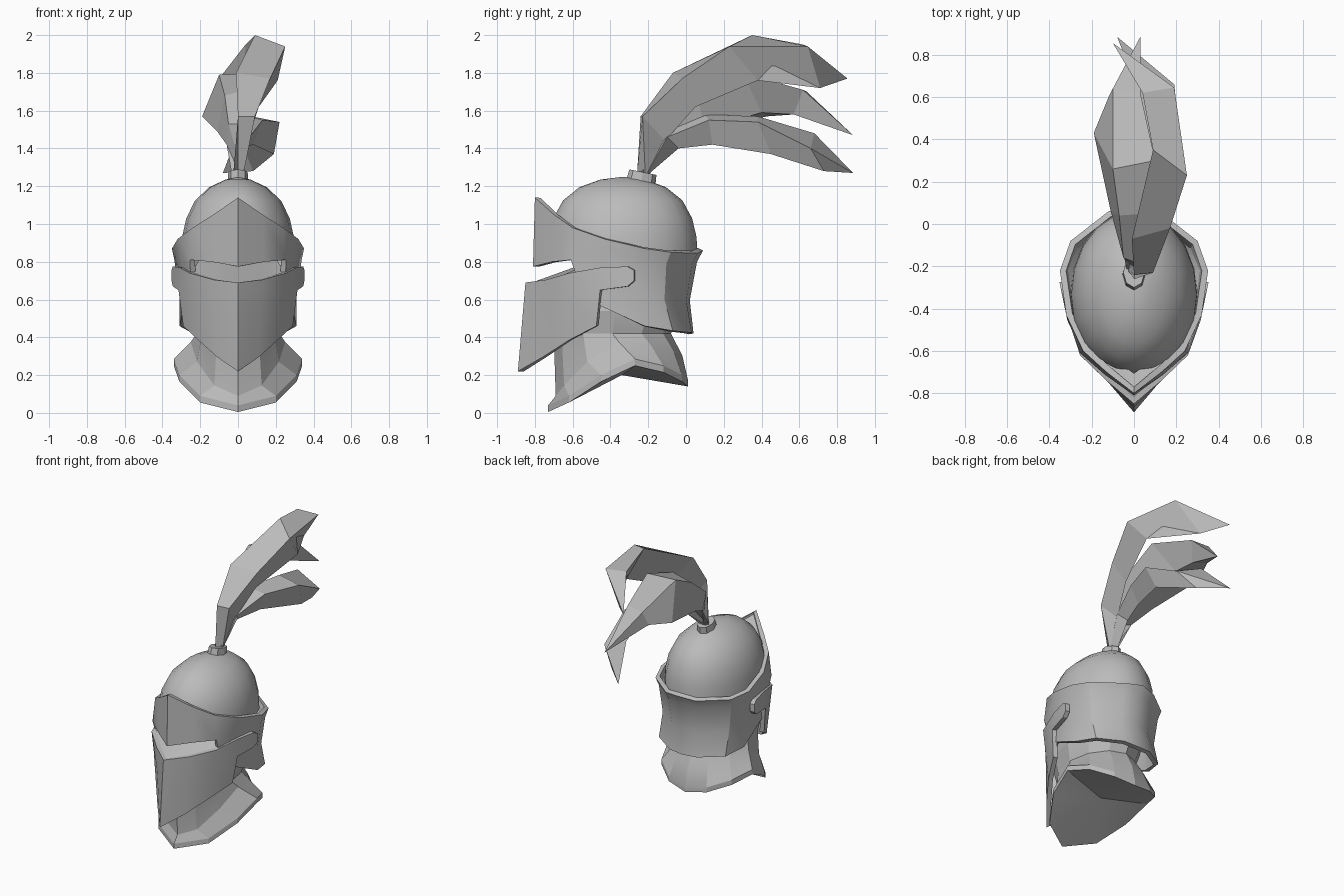
import bpy, bmesh, math
from mathutils import Vector

if "Cube" in bpy.data.objects:
    bpy.data.objects.remove(bpy.data.objects["Cube"], do_unlink=True)

steel = bpy.data.materials.new("plain_grey")
steel.use_nodes = True
steel.diffuse_color = (0.5, 0.5, 0.5, 1)
steel.node_tree.nodes["Principled BSDF"].inputs["Base Color"].default_value = (0.5, 0.5, 0.5, 1)


def finish(name, bm, thickness=0, smooth_angle=None):
    """Turn a bmesh into an object, thicken it inwards and set its shading."""
    mesh = bpy.data.meshes.new(name)
    bm.to_mesh(mesh)
    bm.free()
    mesh.materials.append(steel)
    obj = bpy.data.objects.new(name, mesh)
    bpy.context.collection.objects.link(obj)
    bpy.ops.object.select_all(action='DESELECT')
    obj.select_set(True)
    bpy.context.view_layer.objects.active = obj
    if thickness:
        solid = obj.modifiers.new("Thickness", 'SOLIDIFY')
        solid.thickness = thickness
        solid.offset = -1
        bpy.ops.object.modifier_apply(modifier=solid.name)
    if smooth_angle:
        bpy.ops.object.shade_smooth_by_angle(angle=math.radians(smooth_angle))
    return obj


def add_patch(bm, columns):
    """Skin columns of points running front to back, on both sides."""
    for side in (1, -1):
        grid = [[bm.verts.new((p[0] * side, p[1], p[2])) for p in col] for col in columns]
        for a, b in zip(grid, grid[1:]):
            for r in range(len(a) - 1):
                quad = [a[r], a[r + 1], b[r + 1], b[r]]
                bm.faces.new(quad[::side])


def mirrored_shell(name, patches, thickness=0, smooth_angle=30):
    bm = bmesh.new()
    for columns in patches:
        add_patch(bm, columns)
    bmesh.ops.remove_doubles(bm, verts=bm.verts, dist=0.0005)
    return finish(name, bm, thickness, smooth_angle)


def egg_point(angle, half_width, front, back, z):
    """Point on an egg-shaped ring; angle 0 is the front, pi the back."""
    mid, depth = (front + back) / 2, (back - front) / 2
    return Vector((half_width * math.sin(angle), mid - depth * math.cos(angle), z))


# Skull dome, a little narrower across than lengthwise near the crown
dome_profile = [(0, 1.25), (0.3, 1.235), (0.58, 1.195), (0.8, 1.125),
                (0.93, 1.03), (0.99, 0.93), (1, 0.84)]
dome = []
for i in range(11):
    a = math.pi * i / 10
    dome.append([egg_point(a, 0.3 * r ** 1.25, -0.335 - 0.395 * r, -0.335 + 0.395 * r, z)
                 for r, z in dome_profile])
mirrored_shell("skull_dome", [dome], smooth_angle=40)

# Brow plate, continuing into the cheek and nape plate
brow_top = [(0, -0.80, 1.14), (0.13, -0.70, 1.05), (0.24, -0.60, 0.98)]
brow_low = [(0, -0.81, 0.775), (0.14, -0.71, 0.80), (0.255, -0.61, 0.81)]
brow = [list(pair) for pair in zip(brow_top, brow_low)]
nape_top = [(0.32, -0.43, 0.92), (0.35, -0.22, 0.87), (0.30, -0.08, 0.85),
            (0.12, 0.06, 0.845), (0, 0.09, 0.86)]
nape_low = [(0.285, -0.46, 0.57), (0.31, -0.22, 0.46), (0.265, -0.07, 0.435),
            (0.11, 0.03, 0.425), (0, 0.04, 0.42)]
nape = [brow[-1] + [(0.25, -0.57, 0.70), (0.24, -0.55, 0.60)]]
for top, low in zip(nape_top, nape_low):
    t, l = Vector(top), Vector(low)
    back = Vector((0, 0.025 if l.y > -0.1 else 0, 0))
    upper = t.lerp(l, 0.14) - back
    upper.x *= 0.98
    waist = t.lerp(l, 0.6) - back * 1.6
    waist.x *= 0.95
    nape.append([t, upper, waist, l])
mirrored_shell("brow_and_nape_plate", [brow, nape], thickness=0.03)

# Ledge that closes the rim of the brow plate against the dome
ledge = []
for top in brow_top + nape_top:
    t = Vector(top)
    inner = t.lerp(Vector((0, -0.33, t.z)), 0.2) - Vector((0, 0, 0.07))
    ledge.append([inner, t.lerp(inner, 0.3) + Vector((0, 0, 0.005))])
mirrored_shell("brow_ledge", [ledge])

# Pointed visor with a pivot arm on each side
visor_top = [(0, -0.85, 0.69), (0.13, -0.74, 0.705), (0.255, -0.62, 0.74), (0.31, -0.45, 0.77)]
visor_low = [(0, -0.89, 0.22), (0.11, -0.76, 0.295), (0.21, -0.62, 0.385), (0.29, -0.475, 0.46)]
visor = []
for top, low in zip(visor_top, visor_low):
    t, l = Vector(top), Vector(low)
    visor.append([t, t.lerp(l, 0.38), l])
visor[-1][1] = Vector((0.315, -0.455, 0.65))
arm = [visor[-1][:2],
       [(0.345, -0.31, 0.775), (0.345, -0.31, 0.67)],
       [(0.352, -0.275, 0.755), (0.352, -0.275, 0.70)]]
mirrored_shell("visor", [visor, arm], thickness=0.03)

# Sloping floor behind the eye slit
floor = [[(x * 0.75, -0.4, 0.84), (x * 0.97, y + 0.02, z - 0.005)] for x, y, z in visor_top[:3]]
mirrored_shell("eye_slit_floor", [floor])

# Neck guard with a flared, closed collar
rim = [(0, -0.73, 0.04), (0.20, -0.62, 0.09), (0.31, -0.45, 0.20), (0.34, -0.27, 0.285),
       (0.28, -0.12, 0.25), (0.15, -0.02, 0.20), (0, 0.01, 0.175)]
neck = []
for i, edge in enumerate(rim):
    a = math.pi * i / (len(rim) - 1)
    edge = Vector(edge)
    throat = egg_point(a, 0.22, -0.70, -0.08, 0.42)
    collar = egg_point(a, 0.25, -0.69, -0.02, edge.z + 0.05 + 0.08 * math.sin(a / 2) ** 2)
    neck.append([Vector((0, -0.3, 0.87)),
                 egg_point(a, 0.24, -0.65, -0.04, 0.66),
                 egg_point(a, 0.25, -0.73, -0.02, 0.54),
                 throat, collar, edge, edge - Vector((0, 0, 0.035)),
                 Vector((0, -0.34, 0.2))])
mirrored_shell("neck_guard", [neck], smooth_angle=20)

# Plume socket
bm = bmesh.new()
bmesh.ops.create_cone(bm, cap_ends=True, segments=8, radius1=0.08, radius2=0.073, depth=0.07)
socket = finish("plume_socket", bm)
socket.location = (0, -0.235, 1.24)
socket.rotation_euler = (-0.2, 0, 0)
socket.scale = (0.7, 1, 1)


def feather(name, sections, tip):
    """Loft a feather from the socket through its sections to a point."""
    count = len(sections[0])
    root = []
    for i in range(count):
        a = math.tau * i / count
        root.append((0.03 * math.sin(a), -0.23 - 0.03 * math.cos(a), 1.25))
    bm = bmesh.new()
    rings = [[bm.verts.new(p) for p in ring] for ring in [root] + sections]
    for a, b in zip(rings, rings[1:]):
        for i in range(count):
            j = (i + 1) % count
            bm.faces.new((a[i], a[j], b[j], b[i]))
    end = bm.verts.new(tip)
    for i in range(count):
        bm.faces.new((rings[-1][i], rings[-1][(i + 1) % count], end))
    bm.faces.new(rings[0])
    bmesh.ops.recalc_face_normals(bm, faces=bm.faces)
    return finish(name, bm)


# Three curling feathers
feather("upper_feather", [
    [(0, -0.24, 1.57), (0.09, -0.23, 1.57), (0.05, -0.11, 1.44)],
    [(-0.01, -0.07, 1.8), (0.17, -0.02, 1.77), (0.11, 0.05, 1.62)],
    [(0.09, 0.35, 2), (0.25, 0.23, 1.94), (0.21, 0.38, 1.76)],
    [(0.04, 0.62, 1.95), (0.19, 0.645, 1.94), (0.03, 0.71, 1.72)],
], (-0.1, 0.855, 1.77))
feather("side_feather", [
    [(0.03, -0.19, 1.53), (-0.05, -0.16, 1.53), (-0.06, -0.1, 1.42), (0, -0.1, 1.4)],
    [(0.07, 0.05, 1.72), (-0.07, 0.04, 1.68), (-0.11, 0.06, 1.49), (0.02, 0.1, 1.5)],
    [(0.1, 0.3, 1.8), (-0.1, 0.26, 1.79), (-0.19, 0.43, 1.57), (-0.02, 0.4, 1.59)],
    [(0.03, 0.62, 1.71), (-0.1, 0.64, 1.7), (-0.12, 0.6, 1.6), (-0.02, 0.57, 1.58)],
], (0.03, 0.885, 1.47))
feather("lower_feather", [
    [(0, -0.14, 1.48), (0.06, -0.1, 1.46), (0.02, -0.04, 1.4)],
    [(0.02, 0.1, 1.58), (0.13, 0.12, 1.55), (0.08, 0.14, 1.42)],
    [(0.06, 0.38, 1.57), (0.22, 0.38, 1.54), (0.19, 0.45, 1.37)],
    [(0, 0.68, 1.48), (0.19, 0.66, 1.4), (0.08, 0.73, 1.28)],
], (-0.08, 0.885, 1.27))
